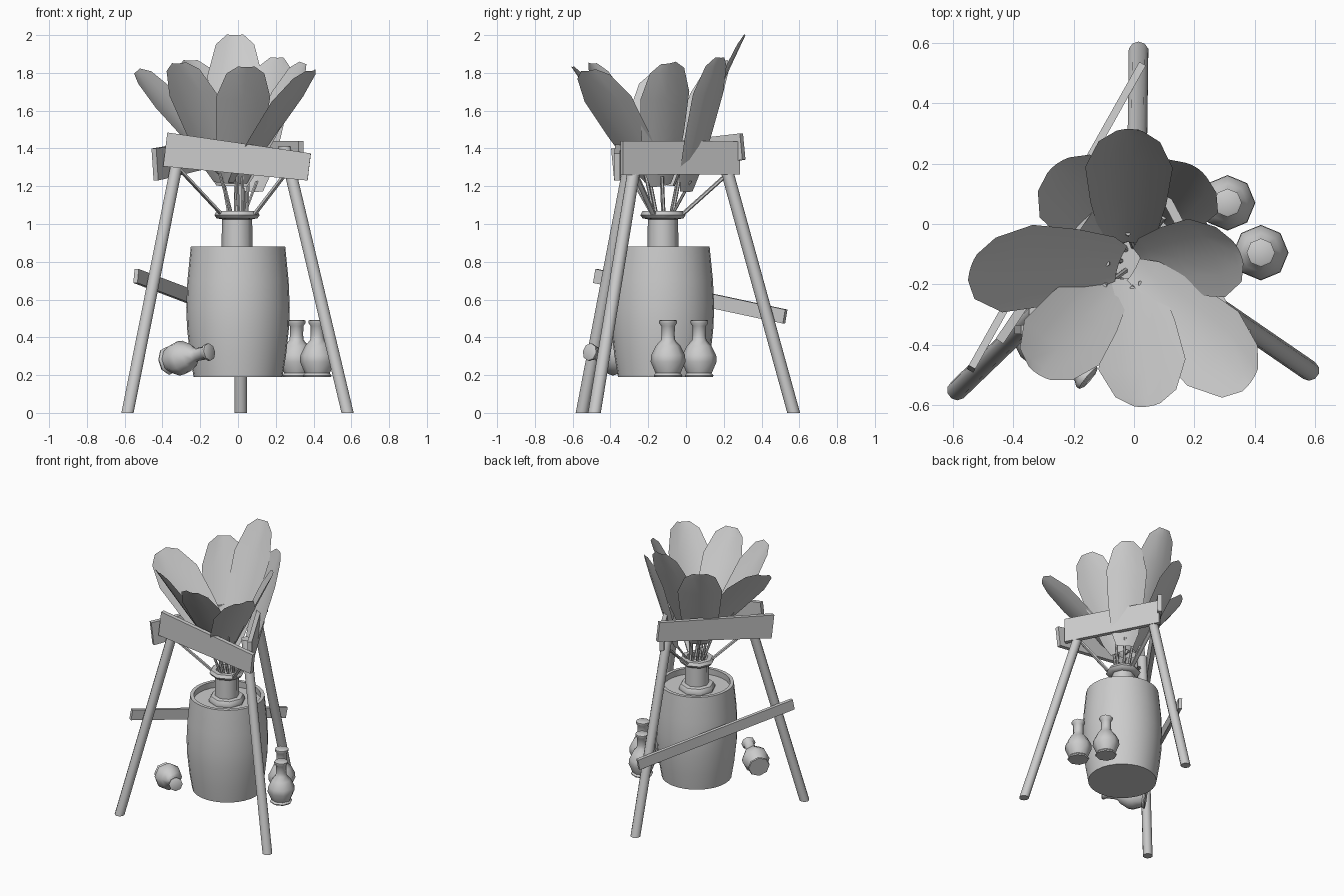
import bpy, bmesh, math
from mathutils import Vector, Matrix

cube = bpy.data.objects.get("Cube")
if cube:
    bpy.data.objects.remove(cube, do_unlink=True)

grey = bpy.data.materials.new("plain grey")
grey.use_nodes = True
grey.diffuse_color = (0.6, 0.6, 0.6, 1)
grey.node_tree.nodes["Principled BSDF"].inputs["Base Color"].default_value = (0.6, 0.6, 0.6, 1)


def finish(name, bm, smooth=True, closed=True):
    if closed:
        bmesh.ops.recalc_face_normals(bm, faces=bm.faces[:])
    mesh = bpy.data.meshes.new(name)
    bm.to_mesh(mesh)
    bm.free()
    mesh.materials.append(grey)
    obj = bpy.data.objects.new(name, mesh)
    bpy.context.collection.objects.link(obj)
    if smooth:
        bpy.ops.object.select_all(action="DESELECT")
        obj.select_set(True)
        bpy.context.view_layer.objects.active = obj
        bpy.ops.object.shade_smooth_by_angle(angle=math.radians(50))
    return obj


def lathe(name, profile, sides, origin, axis=(0, 0, 1)):
    """Revolve (radius, height) points; both ends are capped."""
    bm = bmesh.new()
    rings = [[bm.verts.new((r * math.cos(i * math.tau / sides), r * math.sin(i * math.tau / sides), z))
              for i in range(sides)] for r, z in profile]
    for low, high in zip(rings, rings[1:]):
        for i in range(sides):
            j = (i + 1) % sides
            bm.faces.new((low[i], low[j], high[j], high[i]))
    bm.faces.new(rings[0][::-1])
    bm.faces.new(rings[-1])
    turn = Vector((0, 0, 1)).rotation_difference(Vector(axis)).to_matrix().to_4x4()
    bm.transform(Matrix.Translation(origin) @ turn)
    return finish(name, bm)


def pole(name, start, end, radius, sides=10):
    """Leaning pole with level ends."""
    start, end = Vector(start), Vector(end)
    bm = bmesh.new()
    bmesh.ops.create_cone(bm, cap_ends=True, segments=sides, radius1=radius, radius2=radius, depth=1)
    for v in bm.verts:
        flat = Vector((v.co.x, v.co.y, 0))
        v.co = flat + start.lerp(end, v.co.z + 0.5)
    return finish(name, bm)


def board(name, start, end, height_start, height_end, thick):
    """Plank on edge between two end centres."""
    start, end = Vector(start), Vector(end)
    along = (end - start).normalized()
    side = along.cross(Vector((0, 0, 1))).normalized()
    up = side.cross(along)
    bm = bmesh.new()
    bmesh.ops.create_cube(bm, size=1)
    for v in bm.verts:
        t = v.co.x + 0.5
        height = height_start + (height_end - height_start) * t
        v.co = start.lerp(end, t) + side * v.co.y * thick + up * v.co.z * height
    return finish(name, bm, smooth=False)


def petal(name, base, tip, width, roll):
    """Slightly cupped sheet with a blunt tip; a positive roll lifts its left edge."""
    base, tip = Vector(base), Vector(tip)
    along = tip - base
    side = along.cross(Vector((0, 0, 1))).normalized()
    inward = side.cross(along).normalized()
    turn = Matrix.Rotation(math.radians(roll), 3, along)
    side, inward = turn @ side, turn @ inward
    outline = [(0, .42), (.12, .66), (.4, .87), (.72, 1), (.93, .7), (1, .3)]
    bm = bmesh.new()
    rows = []
    for t, w in outline:
        rows.append([bm.verts.new(base + along * t + side * w * width * s
                                  + inward * 0.025 * w * s * s) for s in (-1, -.5, 0, .5, 1)])
    for a, b in zip(rows, rows[1:]):
        for i in range(4):
            bm.faces.new((a[i], a[i + 1], b[i + 1], b[i]))
    return finish(name, bm, closed=False)


# Three-legged stand
legs = {
    "front_right_leg": ((-.585, -.55, 0), (-.315, -.29, 1.36)),
    "front_left_leg": ((.58, -.485, 0), (.245, -.255, 1.41)),
    "back_leg": ((.015, .57, 0), (.01, .195, 1.36)),
}
for name, (foot, top) in legs.items():
    pole(name, foot, top, .034)

# Planks nailed around the legs
board("front_plank", (-.385, -.35, 1.395), (.377, -.365, 1.302), .18, .145, .03)
board("left_plank", (.333, -.34, 1.35), (.003, .28, 1.35), .18, .175, .03)
board("right_plank", (-.44, -.38, 1.315), (.02, .30, 1.41), .17, .14, .03)
board("lower_plank", (-.54, -.48, .725), (.025, .525, .51), .075, .075, .025)

# Barrel with a recessed lid
lathe("barrel", [(.235, .19), (.255, .31), (.27, .45), (.274, .56), (.268, .7), (.25, .88),
                 (.225, .88), (.228, .835)], 28, (.0, -.125, 0))

# Vase neck rising out of the lid
lathe("vase_neck", [(.12, .83), (.125, .85), (.11, .875), (.082, .88), (.08, 1.025), (.108, 1.03),
                    (.12, 1.047), (.108, 1.068), (.075, 1.068), (.07, 1.03)], 8, (-.005, -.122, 0))

# Ties from the legs to the vase collar
for i, (x, y, z) in enumerate([(-.31, -.31, 1.29), (.27, -.28, 1.29), (.01, .225, 1.27)]):
    dx, dy = Vector((x, y + .12)).normalized() * .1
    pole("tie_%d" % i, (dx, dy - .12, 1.05), (x, y, z), .016, 6)

# Jugs: two standing, one tipped over
jug = [(.072, 0), (.076, .008), (.066, .02), (.092, .08), (.09, .115), (.065, .165), (.038, .195),
       (.035, .22), (.036, .27), (.047, .285), (.047, .298), (.04, .302)]
lathe("jug_back", jug, 8, (.31, .07, .19))
lathe("jug_front", jug, 8, (.42, -.095, .19))
lathe("jug_tipped", jug, 8, (-.375, -.32, .275), (.75, -.64, .16))

# Flower petals and their stems
petals = [
    ((-.05, -.13, 1.24), (-.54, -.14, 1.805), .16, -26),
    ((-.08, -.18, 1.22), (-.315, -.50, 1.85), .145, 6),
    ((-.01, -.18, 1.21), (.045, -.605, 1.83), .145, 0),
    ((-.01, -.17, 1.22), (.39, -.52, 1.81), .15, 9),
    ((.03, -.13, 1.20), (.35, -.09, 1.85), .145, 20),
    ((.09, .01, 1.17), (.21, .185, 1.88), .14, 0),
    ((-.02, -.06, 1.20), (-.015, .315, 2.0), .145, 0),
    ((-.07, -.06, 1.20), (-.255, .2, 1.865), .15, 0),
]
for i, (base, tip, width, roll) in enumerate(petals):
    petal("petal_%d" % i, base, tip, width, roll)
    angle = math.atan2(tip[1] + .12, tip[0])
    pole("stem_%d" % i, (.045 * math.cos(angle), .045 * math.sin(angle) - .12, 1.03),
         Vector(base).lerp(Vector(tip), .08), .009, 6)
